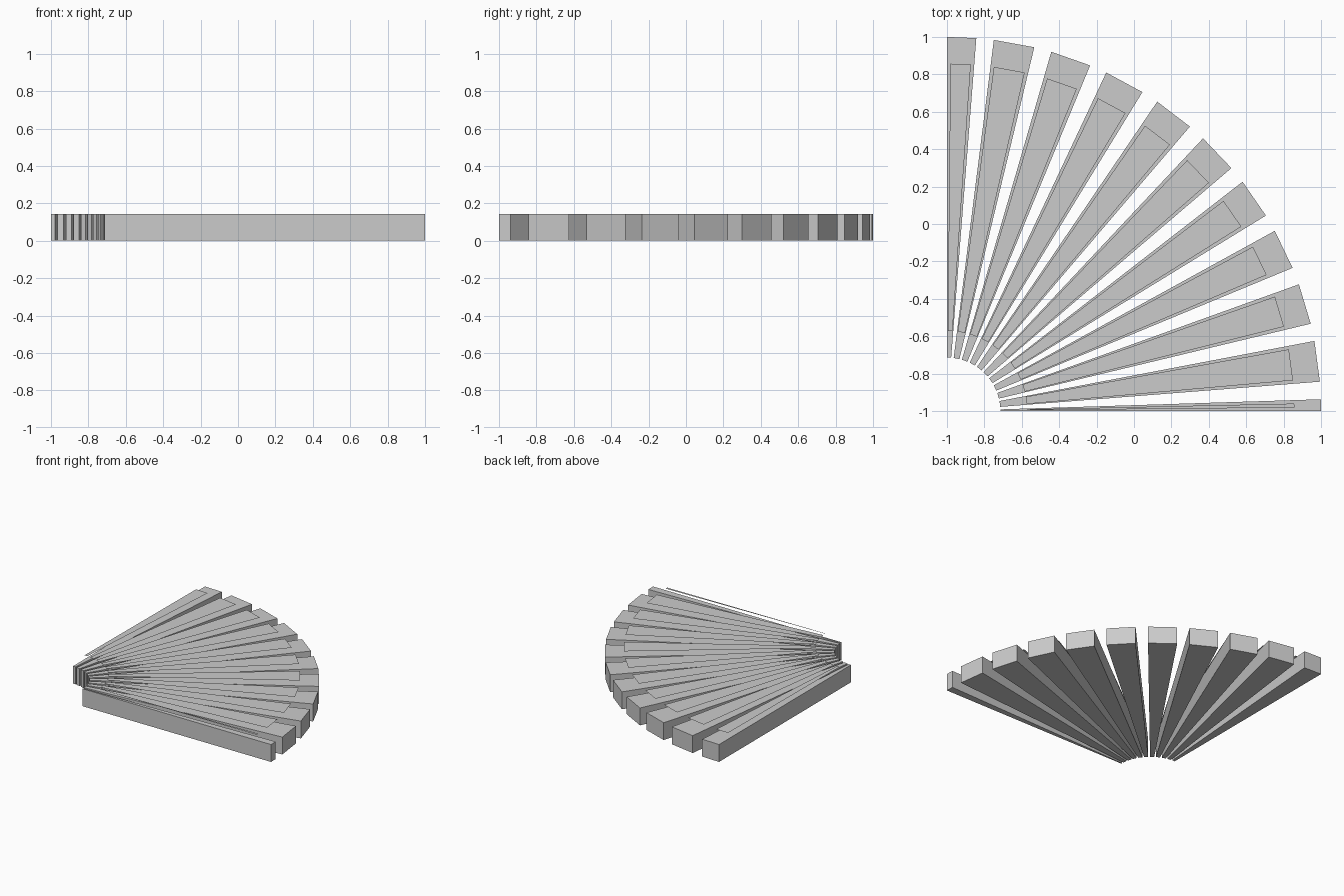
import bpy
import bmesh
from math import cos, sin, radians

cube = bpy.data.objects.get("Cube")
if cube:
    bpy.data.objects.remove(cube, do_unlink=True)

UNIT = 2 / 14              # the fan's outer radius is 14 units
PIVOT = (-1, -1)           # corner from which all blades radiate
STEP, WIDTH, START = 9.0, 6.3, -4.5
INSET = 0.57               # angular margin of the top panels

grey = bpy.data.materials.new("plain grey")
grey.use_nodes = True
grey.diffuse_color = (0.6, 0.6, 0.6, 1)
grey.node_tree.nodes["Principled BSDF"].inputs["Base Color"].default_value = (0.6, 0.6, 0.6, 1)


def wedge(name, inner, outer, a0, a1, z, height=0.0):
    """Flat tapered quad between two radii and angles, optionally extruded upward."""
    bm = bmesh.new()
    corners = [(inner, a0), (outer, a0), (outer, a1), (inner, a1)]
    verts = [bm.verts.new((PIVOT[0] + r * UNIT * cos(radians(a)),
                           PIVOT[1] + r * UNIT * sin(radians(a)), z * UNIT))
             for r, a in corners]
    face = bm.faces.new(verts)
    if height:
        result = bmesh.ops.extrude_face_region(bm, geom=[face], use_keep_orig=True)
        top = [v for v in result["geom"] if isinstance(v, bmesh.types.BMVert)]
        bmesh.ops.translate(bm, verts=top, vec=(0, 0, height * UNIT))
        bmesh.ops.recalc_face_normals(bm, faces=bm.faces[:])
    mesh = bpy.data.meshes.new(name)
    bm.to_mesh(mesh)
    bm.free()
    mesh.materials.append(grey)
    obj = bpy.data.objects.new(name, mesh)
    bpy.context.collection.objects.link(obj)


# Blades fill a quarter circle; the first and last are trimmed at its edges
for i in range(11):
    a0 = max(0.0, START + i * STEP)
    a1 = min(90.0, START + i * STEP + WIDTH)
    wedge(f"blade_{i + 1}", 2, 14, a0, a1, 0, 1)
    # Thin panel hovering just above each blade
    wedge(f"top_panel_{i + 1}", 3, 13, a0 + INSET, a1 - INSET, 1.25)
